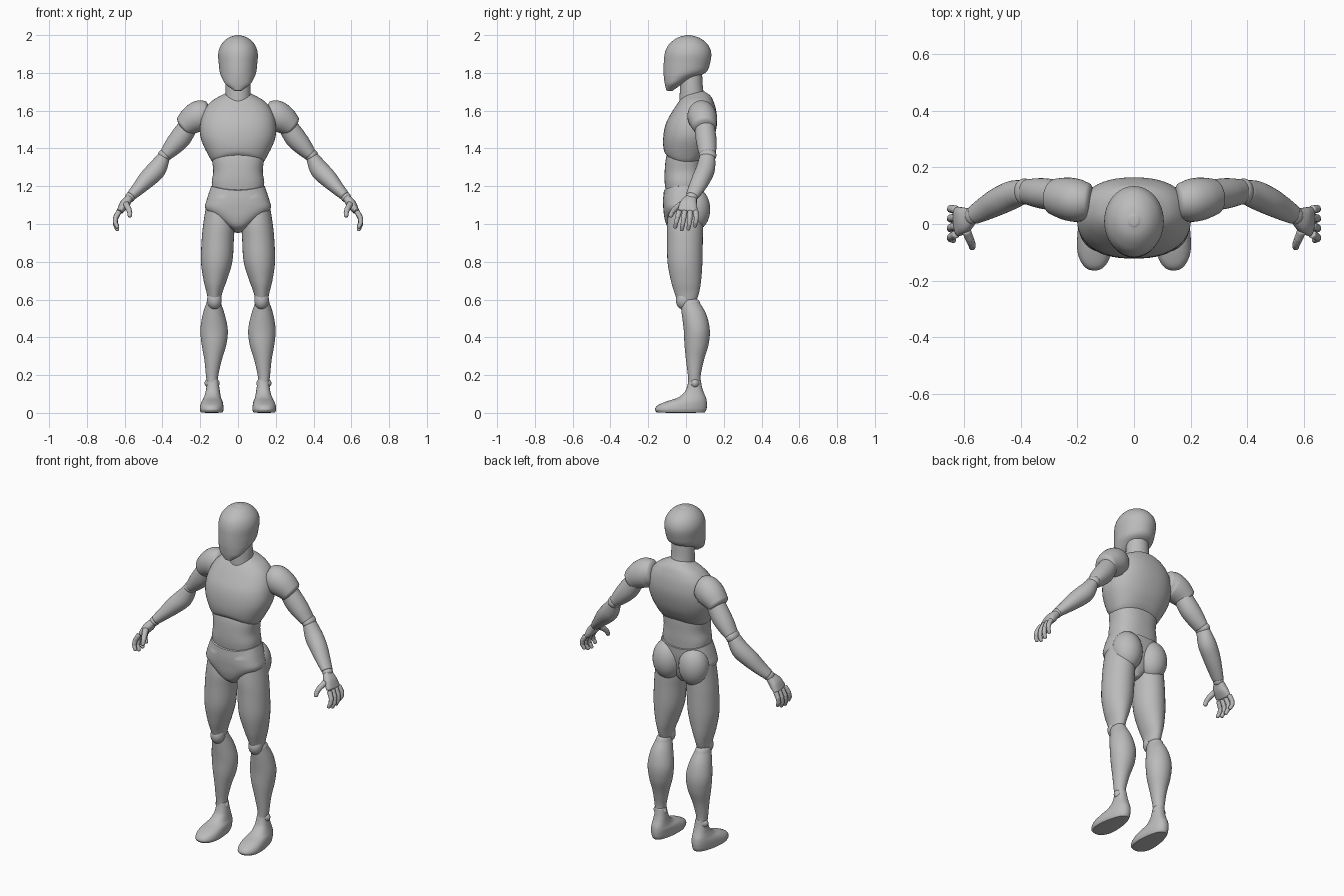
import bpy, bmesh, math
from mathutils import Vector

if "Cube" in bpy.data.objects:
    bpy.data.objects.remove(bpy.data.objects["Cube"])

grey = bpy.data.materials.new("mannequin grey")
grey.diffuse_color = (0.5, 0.5, 0.5, 1)
grey.use_nodes = True
grey.node_tree.nodes["Principled BSDF"].inputs["Base Color"].default_value = grey.diffuse_color


def finish(name, bm, mirror):
    bmesh.ops.recalc_face_normals(bm, faces=bm.faces)
    me = bpy.data.meshes.new(name)
    bm.to_mesh(me)
    bm.free()
    ob = bpy.data.objects.new(name, me)
    bpy.context.collection.objects.link(ob)
    me.materials.append(grey)
    if mirror:
        ob.modifiers.new("Mirror", 'MIRROR').use_mirror_merge = False
    bpy.ops.object.select_all(action='DESELECT')
    ob.select_set(True)
    bpy.context.view_layer.objects.active = ob
    bpy.ops.object.shade_smooth_by_angle(angle=math.radians(45))
    return ob


def spline(keys, steps):
    """Catmull-Rom through tuples of any length."""
    out = []
    for i in range(len(keys) - 1):
        p0, p1 = keys[max(i - 1, 0)], keys[i]
        p2, p3 = keys[i + 1], keys[min(i + 2, len(keys) - 1)]
        for s in range(steps):
            t = s / steps
            out.append(tuple(0.5 * (2 * b + (c - a) * t + (2 * a - 5 * b + 4 * c - d) * t * t
                                    + (3 * b - a - 3 * c + d) * t ** 3)
                             for a, b, c, d in zip(p0, p1, p2, p3)))
    return out + [tuple(keys[-1])]


def loft(name, keys, domes=(0.01, 0.01), flat=False, e=2.0, warp=None, mirror=True, n=32, steps=5):
    """Skin elliptical sections (x, y, z, radius across, radius along y), domed at both ends."""
    rings = spline(keys, steps)
    pts = [Vector(r[:3]) for r in rings]
    secs = []
    for i, r in enumerate(rings):
        t = (pts[min(i + 1, len(pts) - 1)] - pts[max(i - 1, 0)]).normalized()
        if flat:
            t = Vector((0, 0, math.copysign(1, t.z)))
        secs.append((pts[i], t, r[3], r[4]))

    def dome(sec, h, sign):
        c, t, a, b = sec
        return [(c + t * sign * h * math.sin(k), t, a * math.cos(k), b * math.cos(k))
                for k in (0.35, 0.7, 1.05, 1.35)] if h else []
    first, last = secs[0], secs[-1]
    secs = dome(first, domes[0], -1)[::-1] + secs + dome(last, domes[1], 1)
    ends = (first[0] - first[1] * domes[0], last[0] + last[1] * domes[1])
    bm = bmesh.new()
    loops = []
    for c, t, a, b in secs:
        v = (Vector((0, 1, 0)) - t * t.y).normalized()
        u = v.cross(t)
        loop = []
        for k in range(n):
            w = 2 * math.pi * k / n
            cw, sw = math.cos(w), math.sin(w)
            loop.append(bm.verts.new(c + u * a * math.copysign(abs(cw) ** (2 / e), cw)
                                     + v * b * math.copysign(abs(sw) ** (2 / e), sw)))
        loops.append(loop)
    for p, q in zip(loops, loops[1:]):
        for k in range(n):
            bm.faces.new((p[k], p[(k + 1) % n], q[(k + 1) % n], q[k]))
    for loop, end in ((loops[0], ends[0]), (loops[-1], ends[1])):
        tip = bm.verts.new(end)
        for k in range(n):
            bm.faces.new((loop[k], loop[(k + 1) % n], tip))
    if warp:
        for v in bm.verts:
            v.co = warp(v.co)
    return finish(name, bm, mirror)


def stack(name, rows, **kw):
    """Horizontal sections given as (z, y front, y back, x left, x right)."""
    keys = [((l + r) / 2, (f + b) / 2, z, (r - l) / 2, (b - f) / 2) for z, f, b, l, r in rows]
    return loft(name, keys, flat=True, **kw)


def core(name, rows, **kw):
    """Symmetric stack given as (z, y front, y back, half width)."""
    return stack(name, [(z, f, b, -w, w) for z, f, b, w in rows], mirror=False, n=48, **kw)


def ball(name, c, r):
    bm = bmesh.new()
    bmesh.ops.create_uvsphere(bm, u_segments=32, v_segments=20, radius=1)
    for v in bm.verts:
        v.co = Vector((c[i] + v.co[i] * r[i] for i in range(3)))
    return finish(name, bm, True)


# Head and neck
core("head", [(1.71, -.105, -.065, .025), (1.74, -.112, -.02, .065), (1.775, -.117, .05, .086),
              (1.805, -.119, .108, .097), (1.85, -.118, .127, .102), (1.9, -.113, .134, .105),
              (1.94, -.098, .122, .094), (1.97, -.07, .095, .072), (1.988, -.042, .066, .047),
              (1.997, -.01, .035, .02)], domes=(.006, .003))
core("neck", [(1.62, -.035, .11, .078), (1.67, -.034, .1, .068), (1.72, -.032, .09, .066),
              (1.8, -.03, .085, .062)])


# Torso: rib cage with an arched lower rim, waist, pelvis with a V-shaped front
def arch(co):
    low = max(0.0, min(1.0, (1.42 - co.z) / .1))
    co.z += low * .045 * (1 - min(1, (co.x / .14) ** 2)) * (1 if co.y < 0 else .6)
    return co


core("rib_cage", [(1.32, -.103, .09, .13), (1.36, -.116, .112, .155), (1.45, -.121, .147, .196),
                  (1.53, -.107, .164, .2), (1.6, -.07, .16, .18), (1.65, -.036, .145, .14),
                  (1.68, -.01, .128, .09), (1.7, .015, .1, .05)],
     domes=(.012, .003), e=2.3, warp=arch)
core("waist", [(1.16, -.105, .085, .135), (1.22, -.113, .088, .139), (1.28, -.113, .088, .131),
               (1.35, -.106, .088, .138), (1.4, -.09, .08, .13)], e=2.4)


def dip(co):
    if co.z > 1.15:
        co.z -= .022 * (1 - min(1, (co.x / .14) ** 2))
    return co


core("pelvis", [(.965, -.07, .04, .025), (.99, -.1, .055, .06), (1.03, -.114, .07, .115),
                (1.08, -.12, .08, .172), (1.13, -.122, .088, .165), (1.2, -.117, .092, .142)],
     domes=(.012, .008), e=2.5, warp=dip)
ball("buttocks", (.086, .045, 1.078), (.086, .083, .115))

# Legs
stack("thighs", [(.6, -.048, .058, .09, .16), (.64, -.062, .07, .082, .167), (.7, -.08, .08, .06, .182),
                 (.8, -.098, .087, .03, .196), (.92, -.1, .089, .022, .192), (1.0, -.1, .09, .02, .184),
                 (1.09, -.09, .085, .045, .17)], domes=(.015, .04))
ball("knees", (.125, -.012, .597), (.039, .042, .05))
stack("calves", [(.16, .012, .078, .108, .165), (.2, .01, .078, .104, .17), (.28, 0, .095, .086, .178),
                 (.36, -.008, .119, .062, .192), (.44, -.012, .126, .054, .199),
                 (.52, -.022, .108, .07, .187), (.58, -.03, .075, .09, .168)], domes=(.01, .03))
ball("ankles", (.137, .047, .157), (.04, .027, .03))


def narrow_heel(co):
    k = max(0.0, min(1.0, (co.y + .1) / .2))
    co.x = .14 - .006 * k + (co.x - .14) * (1.03 - .3 * k * max(0, 1 - co.z / .12))
    return co


stack("feet", [(.003, -.155, .1, .08, .2), (.018, -.165, .108, .075, .205), (.04, -.15, .111, .077, .203),
               (.06, -.105, .11, .082, .197), (.08, -.045, .106, .092, .187), (.11, -.008, .093, .1, .176),
               (.14, .006, .084, .105, .17), (.175, .014, .078, .11, .166)],
      domes=(.003, .008), e=2.35, warp=narrow_heel)

# Arms
loft("shoulders", [(.165, .08, 1.58, .072, .066), (.2, .083, 1.573, .082, .076), (.24, .09, 1.552, .076, .075),
                   (.282, .097, 1.52, .06, .064)], domes=(.02, .02))
loft("upper_arms", [(.26, .098, 1.525, .05, .052), (.3, .105, 1.462, .056, .055), (.34, .11, 1.415, .05, .052),
                    (.38, .114, 1.37, .036, .044)], domes=(.015, .012))
ball("elbows", (.388, .115, 1.363), (.036, .046, .036))
loft("forearms", [(.395, .113, 1.352, .035, .042), (.43, .103, 1.29, .05, .05), (.48, .08, 1.238, .047, .049),
                  (.53, .053, 1.185, .035, .042), (.565, .033, 1.15, .027, .034)], domes=(.012, .008))

# Hands
ball("wrists", (.571, .03, 1.142), (.027, .032, .027))
loft("palms", [(.577, .027, 1.135, .021, .032), (.6, .014, 1.105, .026, .046), (.624, .008, 1.07, .018, .052)],
     domes=(.01, .01), e=2.4)


def digit(name, joints, r):
    for k, (a, b) in enumerate(zip(joints, joints[1:])):
        a, b = Vector(a), Vector(b)
        r0, r1 = r * (1 - .1 * k), r * (.9 - .1 * k)
        loft(f"{name}_{k + 1}", [(*a, r0, r0), (*a.lerp(b, .5), r0 * .95, r0 * .95), (*b, r1, r1)],
             domes=(.004, .008), n=14, steps=2)


for i, (finger, short) in enumerate((("index", .014), ("middle", 0), ("ring", .004), ("little", .02))):
    y = -.036 + .029 * i
    digit(finger + "_finger", [(.63, y, 1.066), (.648, y * 1.15 - .004, 1.027 + short * .4),
                               (.65, y * 1.2 - .009, .997 + short * .7),
                               (.639, y * 1.2 - .014, .97 + short)], .0145)
digit("thumb", [(.593, -.025, 1.105), (.58, -.056, 1.082), (.573, -.073, 1.062), (.572, -.082, 1.043)], .0165)
